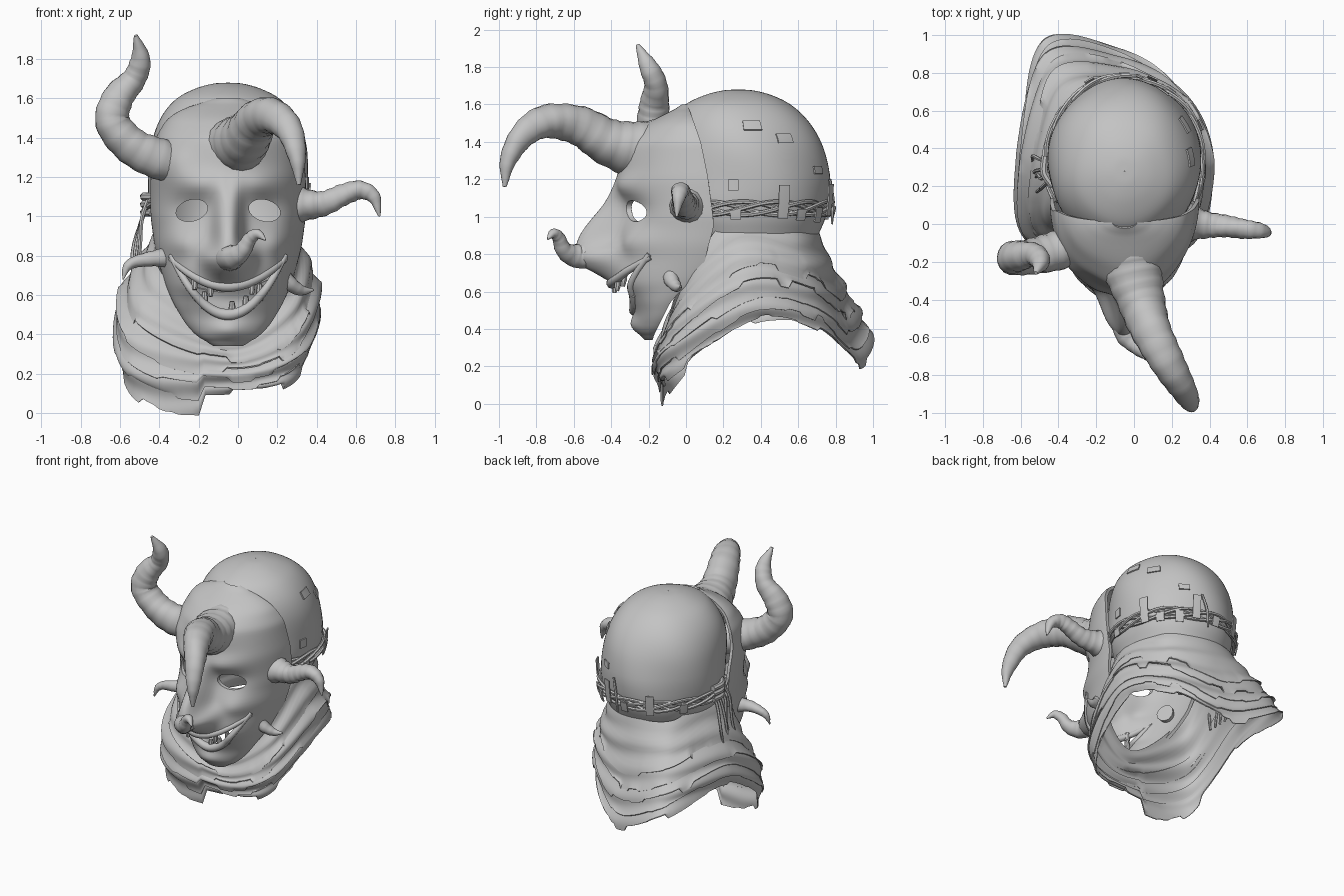
import bpy, bmesh, math, random
from math import sin, cos, pi, radians, exp, sqrt
from mathutils import Vector

random.seed(4)
old = bpy.data.objects.get("Cube")
if old:
    bpy.data.objects.remove(old, do_unlink=True)

grey = bpy.data.materials.new("plain_grey")
grey.use_nodes = True
grey.diffuse_color = (0.55, 0.55, 0.55, 1)
for node in grey.node_tree.nodes:
    if node.type == 'BSDF_PRINCIPLED':
        node.inputs["Base Color"].default_value = (0.55, 0.55, 0.55, 1)

CX, CY = -0.05, 0.33          # middle of the head
parts = []


# Helpers
def grid(name, rows, closed=False, cap=False, thick=0, keep=None):
    bm = bmesh.new()
    vs = [[bm.verts.new(p) for p in row] for row in rows]
    n = len(rows[0])
    for a, b in zip(vs, vs[1:]):
        for j in range(n if closed else n - 1):
            k = (j + 1) % n
            bm.faces.new((a[j], a[k], b[k], b[j]))
    if cap:
        bm.faces.new(vs[0][::-1])
        bm.faces.new(vs[-1])
        bmesh.ops.recalc_face_normals(bm, faces=bm.faces)
    if keep:
        gone = [f for f in bm.faces if not keep(f.calc_center_median())]
        bmesh.ops.delete(bm, geom=gone, context='FACES')
    me = bpy.data.meshes.new(name)
    bm.to_mesh(me)
    bm.free()
    me.materials.append(grey)
    ob = bpy.data.objects.new(name, me)
    bpy.context.collection.objects.link(ob)
    if thick:
        mod = ob.modifiers.new("thickness", 'SOLIDIFY')
        mod.thickness, mod.offset = thick, -1
    parts.append(ob)
    return ob


def spline(p0, p1, p2, p3, t):
    return (p1 * 2 + (p2 - p0) * t + (p0 * 2 - p1 * 5 + p2 * 4 - p3) * t * t
            + (p1 * 3 - p0 - p2 * 3 + p3) * t ** 3) * 0.5


def path(pts, steps):
    p = [Vector(q) for q in pts]
    p = [p[0] * 2 - p[1]] + p + [p[-1] * 2 - p[-2]]
    out = [spline(*p[i:i + 4], s / steps) for i in range(len(p) - 3) for s in range(steps)]
    return out + [p[-2]]


def tube(name, pts, steps=6, sides=12, ridge=0.0):
    line = path(pts, steps)
    ref, rows = Vector((0.3, 0.2, 0.9)), []
    for i, p in enumerate(line):
        d = (line[min(i + 1, len(line) - 1)] - line[max(i - 1, 0)]).to_3d().normalized()
        u = (ref - d * ref.dot(d)).normalized()
        v, ref = d.cross(u), u
        r = max(p.w, 0.003) * (1 + ridge * sin(i * 1.9))
        rows.append([p.to_3d() + (u * cos(a) + v * sin(a)) * r * (1 + ridge * sin(3 * a + i * 0.4))
                     for a in (2 * pi * j / sides for j in range(sides))])
    return grid(name, rows, closed=True, cap=True)


def lerp(keys, v):
    if v <= keys[0][0]:
        return keys[0][1]
    for (a, x), (b, y) in zip(keys, keys[1:]):
        if v <= b:
            return x + (y - x) * (v - a) / (b - a)
    return keys[-1][1]


def soft(keys, v, h=0.025):
    return (lerp(keys, v - h) + 2 * lerp(keys, v) + lerp(keys, v + h)) / 4


# Face mask: half-ellipse sections with sculpted bumps
WIDTH = [(.34, .06), (.38, .15), (.45, .215), (.55, .275), (.65, .32), (.75, .35), (.85, .375),
         (1, .395), (1.2, .395), (1.4, .37), (1.5, .31), (1.56, .21), (1.6, .04)]
FRONT = [(.34, -.21), (.38, -.25), (.5, -.28), (.58, -.33), (.64, -.4), (.72, -.42), (.8, -.39),
         (1.05, -.35), (1.2, -.36), (1.4, -.3), (1.5, -.2), (1.6, -.01)]
BACK = [(.34, -.18), (.45, -.13), (.55, -.08), (.65, .02), (.75, .1), (.95, .15), (1.2, .12),
        (1.4, .08), (1.6, .01)]
NOSE = [(.67, 0), (.73, .15), (.8, .21), (.9, .2), (1, .14), (1.12, .05), (1.2, 0)]


def bump(dx, z):
    def blob(x, zc, sx, sz, at=abs(dx)):
        return exp(-((at - x) / sx) ** 2 - ((z - zc) / sz) ** 2)
    nose = soft(NOSE, z, .04) * exp(-(abs(dx) / (.068 + .025 / (1 + exp((z - .86) * 40)))) ** 3)
    root = .05 * blob(-.31, 1.28, .1, .1, dx) + .05 * blob(.05, 1.37, .15, .12, dx)
    return (-nose - root - .08 * blob(.105, .79, .045, .055) - .03 * blob(.16, 1.16, .12, .06)
            + .035 * blob(.18, 1.03, .1, .08) - .04 * blob(.25, .86, .08, .07)
            - .035 * blob(0, .42, .1, .05))


def surf(dx, z):
    w, f, b = soft(WIDTH, z), soft(FRONT, z), soft(BACK, z)
    return b - (b - f) * sqrt(max(0, 1 - (dx / w) ** 2)) + bump(dx, z)


rows = []
for i in range(81):
    z = .97 - .63 * cos(pi * i / 80)
    xs = [soft(WIDTH, z) * sin(pi / 2 * (j / 45 - 1)) for j in range(91)]
    rows.append([(CX + dx, surf(dx, z), z) for dx in xs])
mask = grid("face_mask", rows, thick=.022)


# Eye and mouth openings
def lip_z(dx, upper):
    k = (dx / .275) ** 2
    return .645 + .125 * k if upper else .5 + .27 * k


def cut(name, outline, y0, y1):
    ob = grid(name, [[(x, y, z) for x, z in outline] for y in (y0, y1)], closed=True, cap=True)
    ob.hide_render = True
    parts.remove(ob)
    mod = mask.modifiers.new(name, 'BOOLEAN')
    mod.operation, mod.object = 'DIFFERENCE', ob
    return ob


cutters = []
for s in (-1, 1):
    ring = [2 * pi * k / 28 for k in range(28)]
    cutters.append(cut("eye_cutter", [(CX + s * .185 + .08 * cos(a), 1.03 + .055 * sin(a) - s * .012 * cos(a))
                                      for a in ring], -.6, -.12))
span = [.27 * k / 12 for k in range(-12, 13)]
cutters.append(cut("mouth_cutter", [(CX + d, lip_z(d, False)) for d in span]
                   + [(CX + d, lip_z(d, True) + .002) for d in span[::-1]], -.75, -.09))

# Lips and teeth
for name, up in (("upper_lip", True), ("lower_lip", False)):
    tube(name, [(CX + d, surf(d, lip_z(d, up)) + .01, lip_z(d, up), .03 - .05 * abs(d))
                for d in (.29 * k / 6 for k in range(-6, 7))], 4, 10)
for dx, up in ((-.17, 1), (-.09, 1), (.12, 1), (-.12, 0), (.02, 0), (.09, 0), (.16, 0)):
    z = lip_z(dx, up)
    s, y = (-1 if up else 1), surf(dx, z) + .02
    tube("tooth", [(CX + dx, y, z - s * .02, .018), (CX + dx, y - .005, z + s * .03, .018),
                   (CX + dx, y - .01, z + s * .066, .012)], 2, 8)

# Horns
tube("forehead_horn", [(-.02, -.12, 1.34, .18), (0, -.26, 1.36, .155), (.04, -.42, 1.4, .125),
                       (.1, -.58, 1.49, .105), (.18, -.74, 1.51, .09), (.26, -.87, 1.44, .07),
                       (.3, -.95, 1.3, .045), (.31, -.97, 1.16, .01)], 7, 18, .025)
tube("right_temple_horn", [(-.26, -.07, 1.25, .1), (-.4, -.14, 1.29, .105), (-.54, -.17, 1.36, .095),
                           (-.64, -.18, 1.48, .088), (-.61, -.17, 1.6, .08), (-.53, -.16, 1.7, .062),
                           (-.495, -.2, 1.8, .05), (-.52, -.26, 1.92, .01)], 7, 18, .025)
tube("left_temple_horn", [(.24, .02, 1.06, .12), (.36, 0, 1.06, .078), (.45, -.01, 1.07, .062),
                          (.54, -.02, 1.11, .055), (.62, -.03, 1.135, .048), (.69, -.04, 1.1, .035),
                          (.72, -.05, 1, .006)], 6, 14, .04)
tube("nose_horn", [(-.05, -.48, .8, .07), (-.035, -.58, .79, .065), (.02, -.65, .82, .046),
                   (.06, -.68, .885, .035), (.1, -.71, .91, .026), (.14, -.74, .88, .005)], 6, 14, .03)
tube("right_cheek_horn", [(-.32, -.06, .79, .06), (-.43, -.11, .785, .04), (-.52, -.12, .77, .03),
                          (-.565, -.13, .74, .022), (-.585, -.14, .68, .004)], 6, 12, .03)
tube("left_cheek_horn", [(.17, -.08, .76, .06), (.25, -.08, .67, .042), (.32, -.05, .625, .028),
                         (.385, -.03, .625, .005)], 6, 12, .03)

# Skull cap, open at the front below the forehead
CAP = [(.85, .33), (.92, .36), (1, .388), (1.12, .405), (1.3, .402), (1.42, .38), (1.52, .333),
       (1.6, .26), (1.65, .165), (1.675, .075), (1.68, .002)]


def cap_point(a, z, r, off=0):
    r = r * (1 + .01 * sin(5 * a + 9 * z)) + off
    lean = .05 * min(1, max(0, (z - 1.2) * 2.5))
    return Vector((CX + r * sin(a), CY - lean - 1.08 * r * cos(a), z))


grid("skull_cap", [[cap_point(2 * pi * j / 72, p.x, p.y) for j in range(72)]
                   for p in (Vector((q.x, q.y)) for q in path(CAP, 5))],
     closed=True, thick=.012,
     keep=lambda c: c.z > 1.36 or c.y > CY - 1.5 * abs(c.x - CX) + .17)


# Patches and tags hugging the cap
def plate(name, deg, z, w, h, off):
    angles = [radians(deg) + w / .4 * (k / 4 - .5) for k in range(5)]
    grid(name, [[cap_point(a, zz, lerp(CAP, zz), off) for a in angles]
                for zz in (z - h / 2, z, z + h / 2)], thick=.008)


for deg, z, w, h in ((99, 1.49, .1, .05), (123, 1.42, .09, .05), (80, 1.17, .05, .06), (150, 1.25, .07, .04)):
    plate("cap_patch", deg, z, w, h, .013)
for deg, z, h in ((114, 1.08, .18), (160, 1.09, .17), (205, 1.06, .15), (82, 1.01, .05),
                  (128, 1.01, .06), (145, 1.01, .08), (180, 1.02, .07), (235, 1.02, .07)):
    plate("band_tag", deg, z, .05, h, .042)

# Twisted cord band
for k in range(4):
    pts = []
    for i in range(26):
        a = radians(62 + 236 * i / 25)
        z = 1.045 + .035 * sin(i * .6 + k * pi / 2)
        pts.append((*cap_point(a, z, lerp(CAP, z), .018 + .01 * cos(i * .6 + k * pi / 2)), .012))
    tube("band_cord", pts, 3, 6)
for k in range(4):
    y = .22 + .05 * k
    tube("hanging_cord", [(-.46, y, 1.08, .012), (-.49, y - .03, .98, .011),
                          (-.5 - .012 * k, y - .04 + .03 * (k % 2), .82, .01), (-.53, y - .06, .64, .008)], 4, 6)
for k in range(3):
    tube("cord_knot", [(-.43, .2, 1.02 + .04 * k, .02), (-.475, .27, 1.02 + .04 * k, .022),
                       (-.47, .36, 1.02 + .04 * k, .02)], 4, 8)
tube("back_cord", [(.05, .77, 1.2, .008), (.02, .785, 1.08, .01), (.01, .78, .96, .006)], 4, 6)

# Neck cloth: overlapping ragged tiers between a neck ring and a hem ring
NECK = [(-.05, -.1, .42), (.25, .0, .66), (.27, .24, 1), (.22, .58, .94),
        (-.05, .71, .92), (-.33, .62, .93), (-.38, .24, 1), (-.4, .0, .73)]
HEM = [(-.02, -.1, .1), (.27, -.05, .16), (.375, .38, .44), (.24, .7, .39),
       (-.08, .92, .2), (-.47, .96, .38), (-.59, .4, .44), (-.54, -.06, .15)]


def around(keys, u):
    i = int(u * 8)
    return spline(*[Vector(keys[(i + k) % 8]) for k in (-1, 0, 1, 2)], u * 8 - i)


def cloth_tier(name, t0, t1, lift):
    cols, n = 144, 12
    rag = [0] * cols
    j = 0
    while j < cols:
        step, drop = random.randint(3, 9), random.uniform(-.02, .03)
        for k in range(j, min(cols, j + step)):
            rag[k] = drop
        j += step
    rows = []
    for i in range(n, -1, -1):
        s = i / n
        t, row = t0 + (t1 - t0) * s, []
        for j in range(cols):
            u = j / cols
            a = 2 * pi * u
            p = around(NECK, u).lerp(around(HEM, u), t)
            out = .065 * sin(pi * t ** 1.6) * (1 - max(0, -cos(a)))
            out += lift * s + .01 * sin(26 * t + 2.5 * sin(2 * a + 1)) * min(1, 4 * t)
            p += Vector((sin(a), -cos(a), 0)) * out
            if .84 < u < .96:
                p.z -= .105 * min(1, (u - .84) * 12) * t ** 3
            p.z += rag[j] * s ** 6
            row.append(p)
        rows.append(row)
    grid(name, rows, closed=True, thick=.006)


for name, t0, t1, lift in (("collar_cloth", 0, .5, .012), ("upper_cloth_tier", .42, .64, .016),
                           ("middle_cloth_tier", .56, .77, .016), ("lower_cloth_tier", .69, .89, .014),
                           ("hem_cloth_tier", .8, 1, .01)):
    cloth_tier(name, t0, t1, lift)

# Apply modifiers, drop the cutters and smooth
bpy.context.view_layer.update()
bpy.ops.object.select_all(action='DESELECT')
for ob in parts:
    ob.select_set(True)
bpy.context.view_layer.objects.active = mask
bpy.ops.object.convert(target='MESH')
for ob in cutters:
    bpy.data.objects.remove(ob, do_unlink=True)
bpy.ops.object.shade_smooth_by_angle(angle=radians(40))
